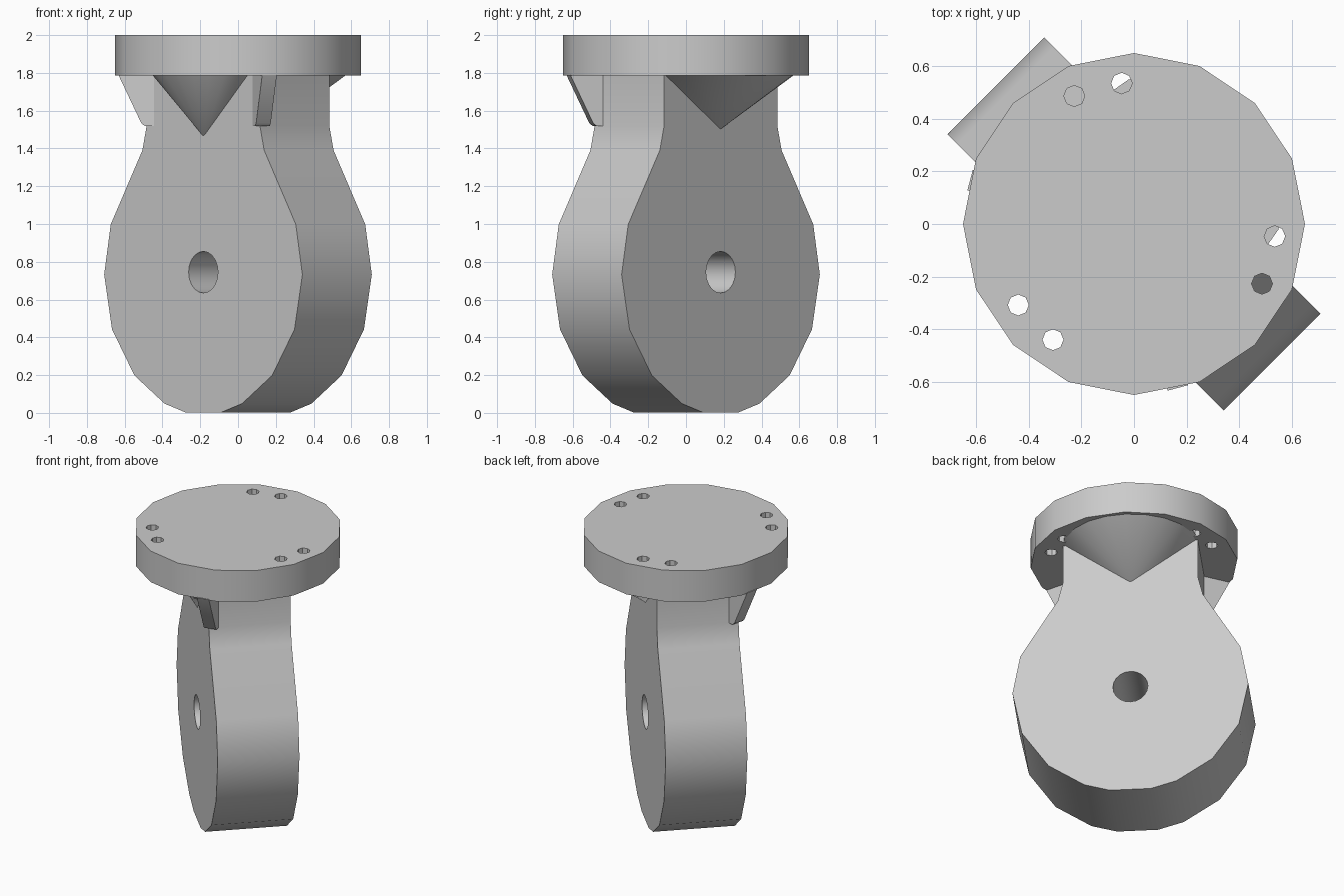
import bpy
import bmesh
from math import radians, sin, cos, pi
from mathutils import Matrix, Vector

cube = bpy.data.objects.get("Cube")
if cube:
    bpy.data.objects.remove(cube)

grey = bpy.data.materials.new("plain_grey")
grey.use_nodes = True
colour = (0.6, 0.6, 0.6, 1)
grey.diffuse_color = colour
grey.node_tree.nodes["Principled BSDF"].inputs["Base Color"].default_value = colour


def finish(name, bm, matrix):
    bmesh.ops.recalc_face_normals(bm, faces=bm.faces)
    mesh = bpy.data.meshes.new(name)
    bm.to_mesh(mesh)
    bm.free()
    mesh.transform(matrix)
    mesh.materials.append(grey)
    ob = bpy.data.objects.new(name, mesh)
    bpy.context.collection.objects.link(ob)
    bpy.ops.object.select_all(action="DESELECT")
    ob.select_set(True)
    bpy.context.view_layer.objects.active = ob
    bpy.ops.object.shade_smooth_by_angle(angle=radians(32))
    return ob


def ring(cx, cy, r, n):
    return [(cx + r * cos(2 * pi * i / n), cy + r * sin(2 * pi * i / n)) for i in range(n)]


def prism(name, loops, low, high, matrix):
    """Extrude an outline (first loop) with holes (other loops)."""
    bm = bmesh.new()
    edges = []
    for loop in loops:
        vs = [bm.verts.new((x, y, low)) for x, y in loop]
        edges += [bm.edges.new((a, b)) for a, b in zip(vs, vs[1:] + vs[:1])]
    bmesh.ops.triangle_fill(bm, edges=edges, use_beauty=True, normal=(0, 0, 1))
    out = bmesh.ops.extrude_face_region(bm, geom=bm.faces[:], use_keep_orig=True)
    top = [g for g in out["geom"] if isinstance(g, bmesh.types.BMVert)]
    bmesh.ops.translate(bm, verts=top, vec=(0, 0, high - low))
    return finish(name, bm, matrix)


def upright(degrees):
    """Local x points outward at the given heading, local y points up."""
    return Matrix.Rotation(radians(degrees), 4, "Z") @ Matrix.Rotation(pi / 2, 4, "X")


def gusset(name, a, b, side, tip):
    """Half cone from a point on the slab face up to the plate."""
    bm = bmesh.new()
    apex = bm.verts.new((0, tip, side * 0.255))
    arc = [bm.verts.new((a * cos(pi * i / 10), 1.795, side * (0.255 + b * sin(pi * i / 10))))
           for i in range(11)]
    for p, q in zip(arc, arc[1:]):
        bm.faces.new((apex, p, q))
    bm.faces.new(arc)
    bm.faces.new((apex, arc[0], arc[-1]))
    return finish(name, bm, upright(-45))


# Round mounting plate with three pairs of screw holes
holes = []
for heading in (105, 225, 345):
    for offset in (-10, 10):
        t = radians(heading + offset)
        holes.append(ring(0.537 * cos(t), 0.537 * sin(t), 0.04, 8))
prism("mounting_plate", [ring(0, 0, 0.65, 16)] + holes, 1.785, 2.0, Matrix())

# Thick slab: narrow neck flowing into a round lobe with an axle hole
right = [(0.424, 1.79), (0.424, 1.52), (0.456, 1.39)]
right += [(0.742 * cos(radians(t)), 0.732 + 0.742 * sin(radians(t)))
          for t in (21, 0, -23, -46, -67, -80)]
left = [(-x, z) for x, z in reversed(right)]
prism("slab", [right + left, ring(0, 0.745, 0.11, 20)], -0.26, 0.26, upright(-45))

# Conical gussets on the two broad faces
gusset("back_gusset", 0.424, 0.38, -1, 1.5)
gusset("front_gusset", 0.34, 0.2, 1, 1.46)

# Tapered ribs at the neck corners
rib = [(0.4, 1.79), (0.645, 1.79), (0.52, 1.535), (0.5, 1.518), (0.4, 1.518)]
for name, heading in (("front_rib", -75), ("side_rib", 165)):
    prism(name, [rib], -0.04, 0.04, upright(heading))
